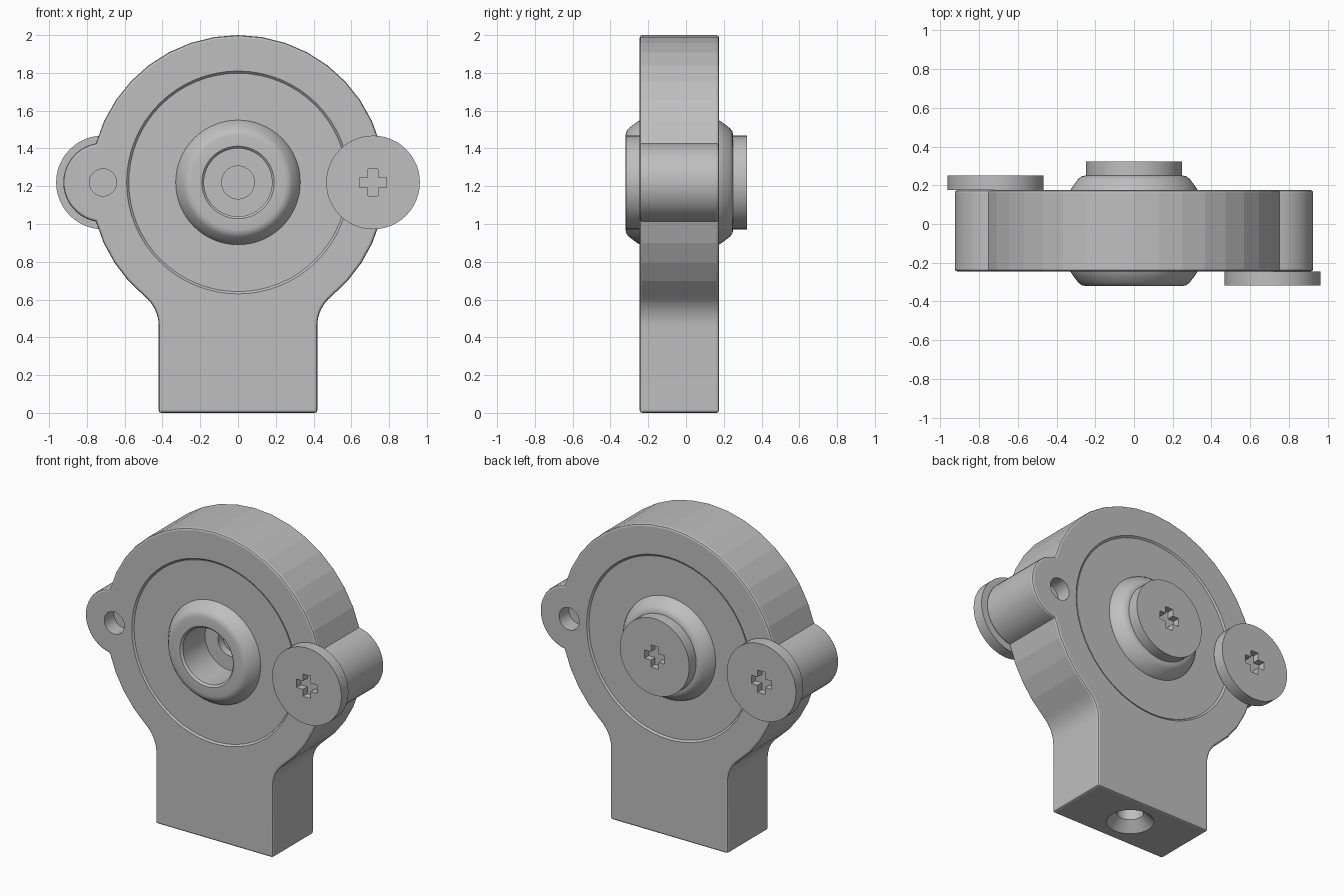
import bpy, bmesh, math
from mathutils import Vector

if "Cube" in bpy.data.objects:
    bpy.data.objects.remove(bpy.data.objects["Cube"], do_unlink=True)

# One painted-metal colour for everything
grey = bpy.data.materials.new("plain grey")
grey.use_nodes = True
colour = (0.52, 0.52, 0.52, 1)
grey.diffuse_color = colour
grey.node_tree.nodes["Principled BSDF"].inputs["Base Color"].default_value = colour

HUB_Z, HUB_R = 1.22, 0.78      # main round housing
EAR_X, EAR_R = 0.715, 0.21     # side lugs
STEM_X, FILLET = 0.42, 0.20    # foot half width and its blend radius
FRONT, BACK = -0.245, 0.175    # housing faces


def finish(bm, name):
    bmesh.ops.remove_doubles(bm, verts=bm.verts, dist=0.0001)
    bmesh.ops.recalc_face_normals(bm, faces=bm.faces)
    mesh = bpy.data.meshes.new(name)
    bm.to_mesh(mesh)
    bm.free()
    mesh.materials.append(grey)
    ob = bpy.data.objects.new(name, mesh)
    bpy.context.collection.objects.link(ob)
    return ob


def lathe(name, profile, centre, axis="Y", steps=64):
    """Spin (radius, height) points about an axis through centre."""
    bm = bmesh.new()
    along = Vector((0, 1, 0)) if axis == "Y" else Vector((0, 0, 1))
    c = Vector(centre)
    verts = [bm.verts.new(c + Vector((r, 0, 0)) + along * h) for r, h in profile]
    edges = [bm.edges.new(pair) for pair in zip(verts, verts[1:])]
    bmesh.ops.spin(bm, geom=verts + edges, cent=c, axis=along,
                   angle=math.tau, steps=steps, use_duplicate=False)
    return finish(bm, name)


def prism(name, outline, y0, y1):
    """Extrude an (x, z) outline from y0 to y1."""
    bm = bmesh.new()
    face = bm.faces.new([bm.verts.new((x, y0, z)) for x, z in outline])
    out = bmesh.ops.extrude_face_region(bm, geom=[face])
    moved = [v for v in out["geom"] if isinstance(v, bmesh.types.BMVert)]
    bmesh.ops.translate(bm, verts=moved, vec=(0, y1 - y0, 0))
    return finish(bm, name)


def select(ob):
    bpy.ops.object.select_all(action="DESELECT")
    ob.select_set(True)
    bpy.context.view_layer.objects.active = ob


def cut(ob, cutter):
    cutter.hide_render = True
    mod = ob.modifiers.new("cut", "BOOLEAN")
    mod.operation, mod.solver, mod.object = "DIFFERENCE", "EXACT", cutter
    select(ob)
    bpy.ops.object.modifier_apply(modifier=mod.name)
    bpy.data.objects.remove(cutter, do_unlink=True)


def smooth(ob, degrees):
    select(ob)
    bpy.ops.object.shade_smooth_by_angle(angle=math.radians(degrees))


def arc(cx, cz, r, a0, a1, n):
    angles = [a0 + (a1 - a0) * i / n for i in range(n + 1)]
    return [(cx + r * math.cos(a), cz + r * math.sin(a)) for a in angles]


# Housing outline: foot, blend, round body, lug, round body; then mirrored
fx = STEM_X + FILLET
fz = HUB_Z - math.sqrt((HUB_R + FILLET) ** 2 - fx ** 2)
toward = math.atan2(HUB_Z - fz, -fx)
meet_x = (HUB_R ** 2 - EAR_R ** 2 + EAR_X ** 2) / (2 * EAR_X)
meet_z = math.sqrt(HUB_R ** 2 - meet_x ** 2)
hub_a = math.atan2(meet_z, meet_x)
ear_a = math.atan2(meet_z, meet_x - EAR_X)
half = [(STEM_X, 0)]
half += arc(fx, fz, FILLET, math.pi, toward, 8)
half += arc(0, HUB_Z, HUB_R, toward - math.pi, -hub_a, 4)[1:]
half += arc(EAR_X, HUB_Z, EAR_R, -ear_a, ear_a, 20)[1:]
half += arc(0, HUB_Z, HUB_R, hub_a, math.pi / 2, 8)[1:]
outline = half + [(-x, z) for x, z in reversed(half[:-1])]

housing = prism("housing", outline, FRONT, BACK)
bevel = housing.modifiers.new("edges", "BEVEL")
bevel.width, bevel.segments = 0.013, 2
bevel.limit_method, bevel.angle_limit = "ANGLE", math.radians(70)
select(housing)
bpy.ops.object.modifier_apply(modifier=bevel.name)

# Round seat for the bearing, with chamfered rims
cut(housing, lathe("seat_cutter", [
    (0, FRONT - 0.05), (0.64, FRONT - 0.05), (0.578, FRONT + 0.012),
    (0.578, BACK - 0.012), (0.64, BACK + 0.05), (0, BACK + 0.05)],
    (0, 0, HUB_Z)))

# Blind lug holes: right one opens to the front, left one to the back
for x, lo, hi in ((-EAR_X, FRONT - 0.1, FRONT + 0.1), (EAR_X, BACK - 0.1, BACK + 0.1)):
    cut(housing, lathe("lug_cutter", [(0, lo), (0.072, lo), (0.072, hi), (0, hi)],
                       (x, 0, HUB_Z), steps=32))

# Countersunk hole in the underside of the foot
cut(housing, lathe("foot_cutter", [(0, -0.06), (0.20, -0.06), (0.08, 0.06),
                                   (0.08, 0.3), (0, 0.3)],
                   (0, (FRONT + BACK) / 2, 0), axis="Z", steps=32))
smooth(housing, 8.5)

# Bearing insert: disc with a rounded boss on each side and a front bore
mid = (FRONT + BACK) / 2
boss = [(0.25, 0.285), (0.27, 0.281), (0.287, 0.268), (0.31, 0.238),
        (0.326, 0.215), (0.33, 0.203), (0.578, 0.203)]
bore = [(0, -0.03), (0.087, -0.03), (0.087, -0.08), (0.18, -0.08),
        (0.18, -0.308), (0.192, mid - 0.285)]
insert = lathe("bearing_insert",
               bore + [(r, mid - h) for r, h in boss]
               + [(r, mid + h) for r, h in reversed(boss)] + [(0, mid + 0.285)],
               (0, 0, HUB_Z))
smooth(insert, 35)


# Flat screws with a cross slot
def screw(name, x, inner, outer):
    head = lathe(name, [(0, inner), (0.248, inner), (0.248, outer), (0, outer)],
                 (x, 0, HUB_Z), steps=48)
    way = 1 if outer > inner else -1
    a, b = 0.027, 0.072
    quarter = [(b, -a), (b, a), (a, a)]
    cross = []
    for _ in range(4):
        cross += quarter
        quarter = [(-z, px) for px, z in quarter]
    cut(head, prism("slot_cutter", [(x + px, HUB_Z + z) for px, z in cross],
                    outer - way * 0.045, outer + way * 0.05))
    smooth(head, 30)


screw("left_front_screw", EAR_X, FRONT, -0.317)
screw("right_back_screw", -EAR_X, BACK, 0.25)
screw("centre_back_screw", 0, 0.248, 0.322)
